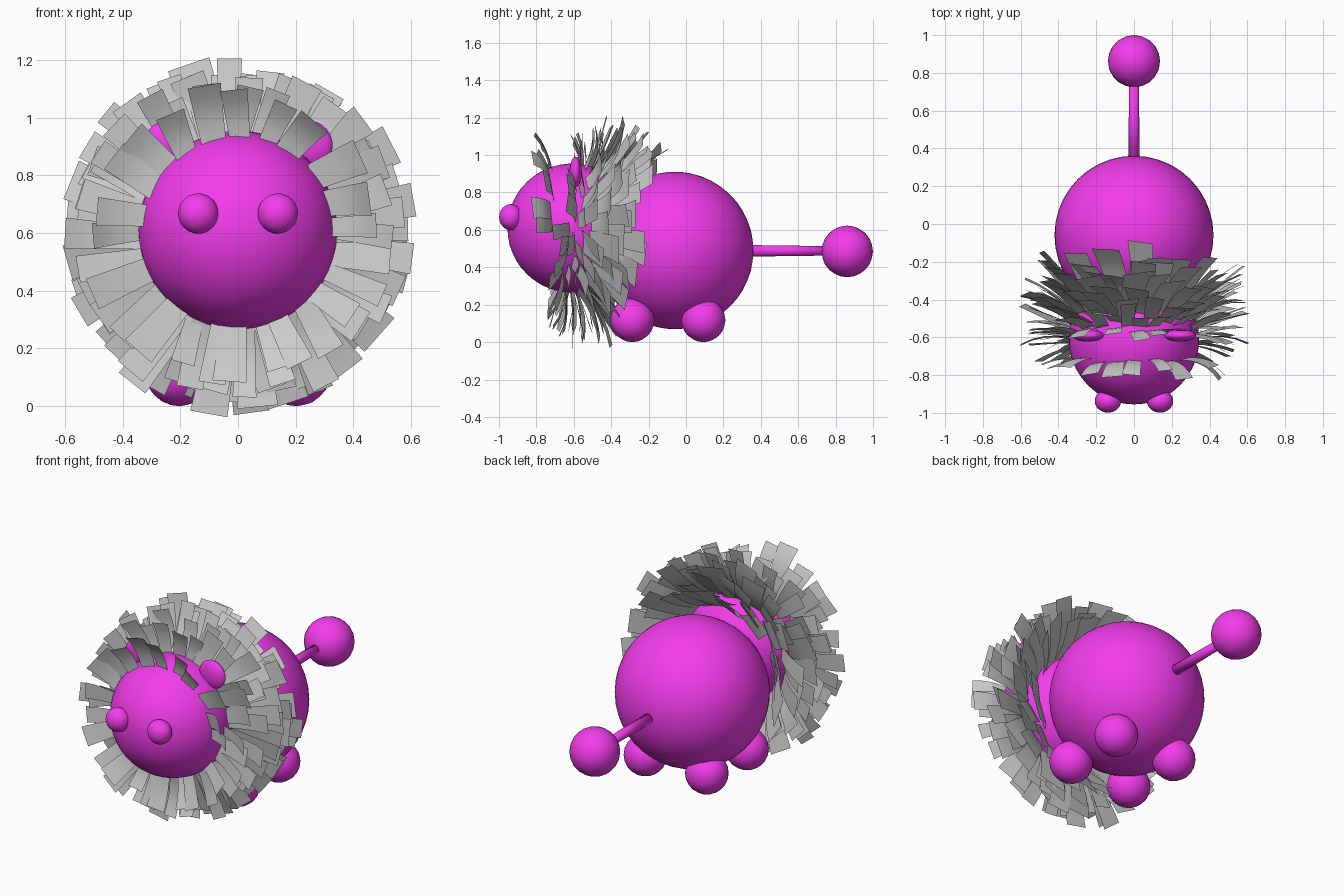
import bpy, bmesh, math, random
from mathutils import Vector

if "Cube" in bpy.data.objects:
    bpy.data.objects.remove(bpy.data.objects["Cube"])

random.seed(7)
pink = bpy.data.materials.new("magenta")
pink.diffuse_color = (0.9, 0.045, 0.84, 1)
pink.use_nodes = True
pink.node_tree.nodes["Principled BSDF"].inputs["Base Color"].default_value = pink.diffuse_color


def finish(ob, name):
    ob.name = name
    ob.data.materials.append(pink)
    for p in ob.data.polygons:
        p.use_smooth = True
    return ob


def ball(name, loc, scale, detail=2):
    bpy.ops.mesh.primitive_ico_sphere_add(subdivisions=detail + 1, radius=1, location=loc)
    ob = bpy.context.object
    ob.scale = scale
    return finish(ob, name)


# Body and head
ball("body", (0, -0.06, 0.49), (0.421, 0.421, 0.421), 3)
HEAD = Vector((0, -0.61, 0.61))
R = 0.345
ball("head", HEAD, (R, R, R), 3)

# Mirrored eyes, ears and feet
for side, s in (("left", -1), ("right", 1)):
    ball(side + "_eye", (s * 0.138, -0.937, 0.668), (0.07, 0.062, 0.07))
    ear = ball(side + "_ear", (s * 0.245, -0.59, 0.91), (0.085, 0.033, 0.08))
    ear.rotation_euler.y = s * math.radians(35)
    for end, y in (("front", -0.287), ("back", 0.093)):
        ball(f"{side}_{end}_foot", (s * 0.203, y, 0.118), (0.119, 0.118, 0.118))

# Tail with round tip
bpy.ops.mesh.primitive_cone_add(vertices=16, radius1=0.031, radius2=0.025, depth=0.46,
                                location=(0, 0.55, 0.488), rotation=(-math.pi / 2, 0, 0))
finish(bpy.context.object, "tail")
ball("tail_tip", (0, 0.862, 0.485), (0.138, 0.138, 0.138))

# Mane: curved overlapping cards growing out of the head in rows
bm = bmesh.new()


def card(theta, psi, lean, curl, length, width, twist):
    radial = Vector((math.cos(theta), 0, math.sin(theta)))
    tangent = Vector((-math.sin(theta), 0, math.cos(theta)))
    back = Vector((0, 1, 0))
    p = HEAD + (radial * math.cos(psi) + back * math.sin(psi)) * (R - 0.01)
    n, prev = 4, None
    for i in range(n + 1):
        a = psi + lean + curl * i / n
        d = radial * math.cos(a) + back * math.sin(a) + tangent * twist
        side = (tangent - radial * twist + back * twist * 0.8).normalized()
        side *= width / 2 * (0.85 + 0.3 * i / n)
        row = [bm.verts.new(p - side), bm.verts.new(p + side)]
        if prev:
            bm.faces.new((prev[0], prev[1], row[1], row[0])).smooth = True
        prev = row
        p = p + d.normalized() * (length / n)


# Row: root angle, lean, curl, count, length, width, arc covered (degrees)
rows = [(-19, 12, -40, 11, 0.20, 0.09, 180),
        (0, -4, -20, 28, 0.21, 0.085, 360), (4, 14, -32, 28, 0.26, 0.09, 360),
        (10, 12, -14, 28, 0.28, 0.10, 360), (15, 28, -38, 28, 0.30, 0.11, 360),
        (21, 24, -22, 28, 0.31, 0.12, 360), (28, 28, -20, 26, 0.33, 0.13, 360)]
for angle, lean, curl, count, length, width, arc in rows:
    off = random.random()
    for i in range(count):
        t = math.radians(arc) * (i + off + random.uniform(-0.3, 0.3)) / count
        tilt = 10 * math.sin(t) if arc == 360 else 0
        card(t, math.radians(angle + tilt + random.uniform(-3, 3)),
             math.radians(lean + random.uniform(-8, 8)),
             math.radians(curl + random.uniform(-14, 14)),
             length * random.uniform(0.8, 1.15), width * random.uniform(0.8, 1.25),
             random.uniform(-0.22, 0.22))
mesh = bpy.data.meshes.new("mane")
bm.to_mesh(mesh)
bm.free()
bpy.context.collection.objects.link(bpy.data.objects.new("mane", mesh))
